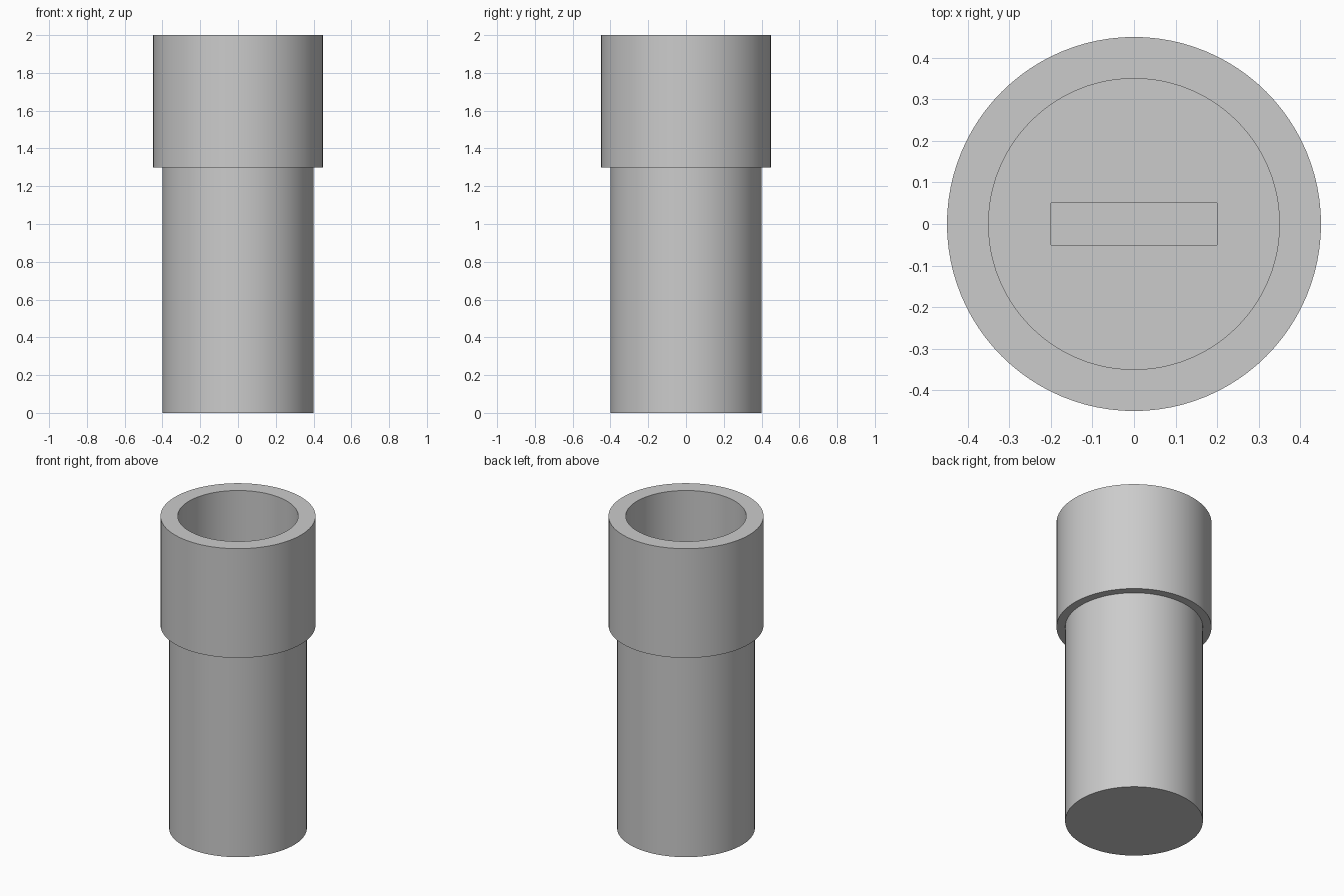
import bpy
import math

cube = bpy.data.objects.get("Cube")
if cube:
    bpy.data.objects.remove(cube, do_unlink=True)

SIDES = 96
BODY_R, COLLAR_R, BORE_R = 0.40, 0.45, 0.35
SHOULDER_Z, TOP_Z = 1.30, 2.00
FLOOR_Z = SHOULDER_Z

grey = bpy.data.materials.new("plain grey")
grey.use_nodes = True
colour = (0.6, 0.6, 0.6, 1)
grey.diffuse_color = colour
grey.node_tree.nodes["Principled BSDF"].inputs["Base Color"].default_value = colour


def lathe(name, profile):
    """Turn a (radius, height) profile around z, closing both ends with discs."""
    verts, faces = [], []
    for r, z in profile:
        for i in range(SIDES):
            a = math.tau * i / SIDES
            verts.append((r * math.cos(a), r * math.sin(a), z))
    for ring in range(len(profile) - 1):
        low, high = ring * SIDES, (ring + 1) * SIDES
        for i in range(SIDES):
            j = (i + 1) % SIDES
            faces.append((low + i, low + j, high + j, high + i))
    faces.append(tuple(reversed(range(SIDES))))
    faces.append(tuple(range(len(verts) - SIDES, len(verts))))
    mesh = bpy.data.meshes.new(name)
    mesh.from_pydata(verts, [], faces)
    mesh.materials.append(grey)
    obj = bpy.data.objects.new(name, mesh)
    bpy.context.collection.objects.link(obj)
    return obj


# Stepped body: shaft, wider collar and blind bore
body = lathe("socket_body", [
    (BODY_R, 0), (BODY_R, SHOULDER_Z), (COLLAR_R, SHOULDER_Z),
    (COLLAR_R, TOP_Z), (BORE_R, TOP_Z), (BORE_R, FLOOR_Z)])

# Straight slot cut into the bore floor
bpy.ops.mesh.primitive_cube_add(size=1, location=(0, 0, FLOOR_Z))
cutter = bpy.context.object
cutter.name = "slot_cutter"
cutter.scale = (0.4, 0.1, 0.2)
cutter.hide_render = True
cutter.data.materials.append(grey)

bpy.ops.object.select_all(action='DESELECT')
body.select_set(True)
bpy.context.view_layer.objects.active = body
cut = body.modifiers.new("slot", 'BOOLEAN')
cut.operation = 'DIFFERENCE'
cut.solver = 'EXACT'
cut.object = cutter
bpy.ops.object.modifier_apply(modifier=cut.name)
bpy.data.objects.remove(cutter, do_unlink=True)

# Smooth walls with crisp rims
bpy.ops.object.shade_smooth_by_angle(angle=math.radians(30))
